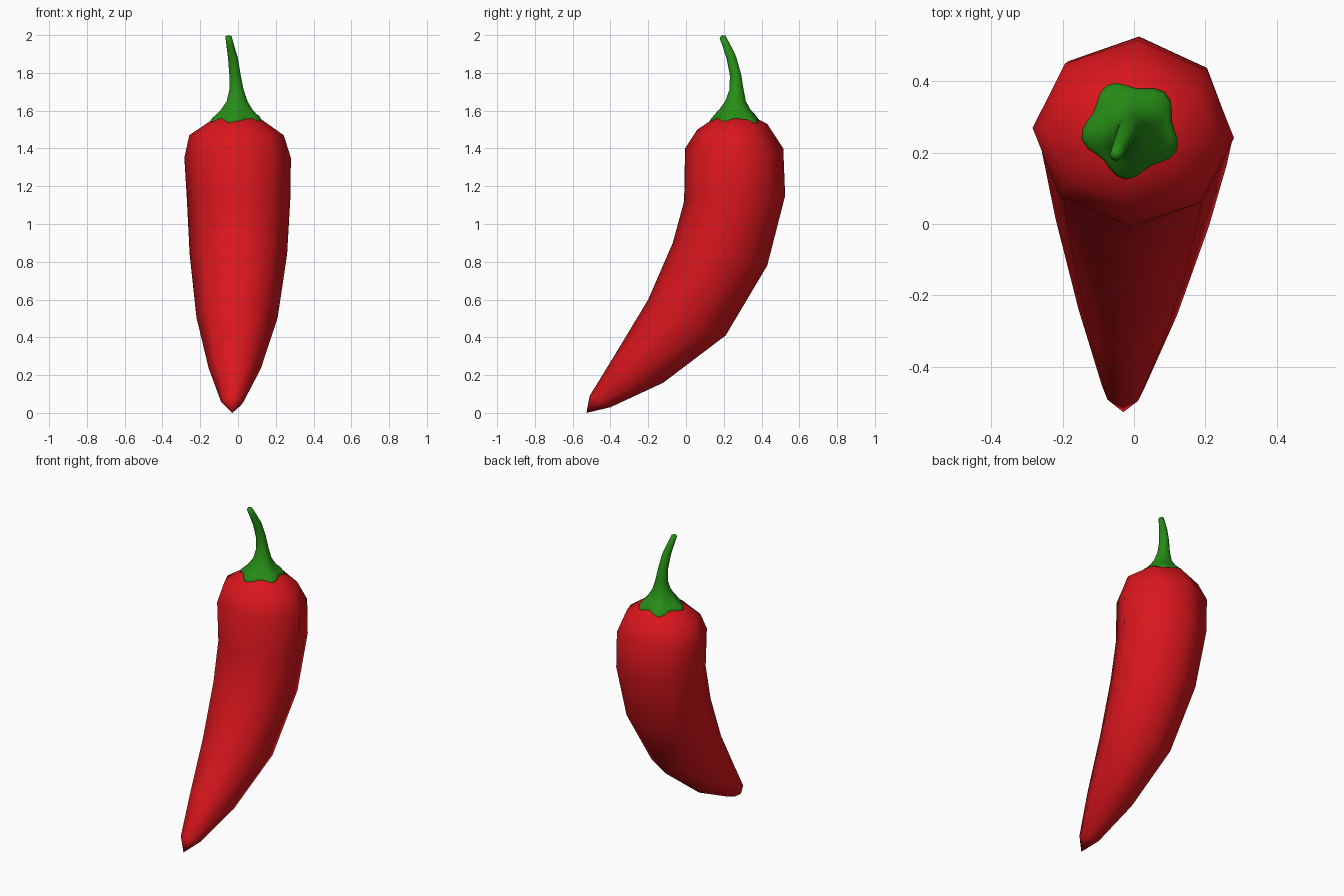
import bpy, math
from mathutils import Vector
from mathutils.bvhtree import BVHTree

if "Cube" in bpy.data.objects:
    bpy.data.objects.remove(bpy.data.objects["Cube"])


def make_object(name, verts, faces, color):
    mesh = bpy.data.meshes.new(name)
    mesh.from_pydata(verts, [], faces)
    mesh.polygons.foreach_set("use_smooth", [True] * len(mesh.polygons))
    mat = bpy.data.materials.new(name + "_color")
    mat.diffuse_color = color
    mat.use_nodes = True
    mat.node_tree.nodes["Principled BSDF"].inputs["Base Color"].default_value = mat.diffuse_color
    mesh.materials.append(mat)
    obj = bpy.data.objects.new(name, mesh)
    bpy.context.collection.objects.link(obj)
    return obj


def loft(rings, start, end):
    """Join equal rings with quads and close both ends with fans."""
    n = len(rings[0])
    verts = [v for r in rings for v in r] + [start, end]
    s, e = len(verts) - 2, len(verts) - 1
    faces = []
    for k in range(len(rings) - 1):
        for i in range(n):
            j = (i + 1) % n
            faces.append((k * n + i, k * n + j, (k + 1) * n + j, (k + 1) * n + i))
    top = (len(rings) - 1) * n
    for i in range(n):
        j = (i + 1) % n
        faces.append((s, j, i))
        faces.append((e, top + i, top + j))
    return verts, faces


# Pepper body: eight-sided rings, each as
# front (y, z), back (y, z), centre x, half width, side z offset
sections = [
    (-0.51, 0.09, -0.40, 0.03, -0.03, 0.06, 0.0),
    (-0.375, 0.31, -0.12, 0.16, -0.017, 0.138, 0.0),
    (-0.20, 0.60, 0.21, 0.41, -0.005, 0.215, 0.0),
    (-0.07, 0.90, 0.43, 0.78, 0.002, 0.258, 0.0),
    (-0.01, 1.12, 0.525, 1.15, 0.003, 0.274, 0.0),
    (-0.005, 1.40, 0.515, 1.40, -0.002, 0.282, -0.05),
    (0.06, 1.50, 0.43, 1.53, -0.008, 0.25, -0.045),
    (0.15, 1.56, 0.35, 1.57, -0.005, 0.12, -0.005),
]
rings = []
for fy, fz, by, bz, cx, hw, dz in sections:
    c = Vector((cx, (fy + by) / 2, (fz + bz) / 2))
    u = Vector((hw, -0.05 * hw, 0))
    v = Vector((0.04 * hw, (by - fy) / 2, (bz - fz) / 2))
    ring = []
    for i in range(8):
        a = math.tau * i / 8
        p = c + u * math.cos(a) + v * math.sin(a)
        p.z += dz * math.cos(a) ** 2
        ring.append(p)
    rings.append(ring)
body_v, body_f = loft(rings, Vector((-0.03, -0.527, 0)), Vector((-0.005, 0.25, 1.57)))
make_object("pepper_body", body_v, body_f, (0.70, 0.008, 0.012, 1))
tree = BVHTree.FromPolygons(body_v, body_f)

# Stem with lobed cap: centre x, y, z, radius, lobe amount, tilt toward front
SEG = 30
stem = [
    (-0.005, 0.262, 1.582, 0.103, 0.06, 0.0),
    (-0.005, 0.260, 1.605, 0.083, 0.03, 0.0),
    (-0.005, 0.262, 1.65, 0.055, 0.0, 0.0),
    (-0.008, 0.267, 1.71, 0.038, 0.0, 0.05),
    (-0.016, 0.262, 1.79, 0.030, 0.0, 0.2),
    (-0.027, 0.240, 1.88, 0.026, 0.0, 0.35),
    (-0.042, 0.212, 1.95, 0.020, 0.0, 0.4),
    (-0.050, 0.193, 1.991, 0.017, 0.0, 0.4),
]
# Rim rings drape over the shoulders of the body
stem_rings = []
for scale, lift in ((0.99, -0.012), (1.0, 0.004), (0.93, 0.012)):
    ring = []
    for i in range(SEG):
        a = math.tau * i / SEG
        r = 0.128 * scale * (1 + 0.1 * math.cos(5 * (a - math.radians(46))))
        x, y = -0.008 + r * math.cos(a), 0.265 + r * math.sin(a)
        hit = tree.ray_cast(Vector((x, y, 3)), Vector((0, 0, -1)))[0]
        ring.append(Vector((x, y, hit.z + lift)))
    stem_rings.append(ring)
for cx, cy, cz, rad, lobe, tilt in stem:
    ring = []
    for i in range(SEG):
        a = math.tau * i / SEG
        r = rad * (1 + lobe * math.cos(5 * (a - math.radians(46))))
        s = r * math.sin(a)
        ring.append(Vector((cx + r * math.cos(a), cy + s * math.cos(tilt),
                            cz + s * math.sin(tilt))))
    stem_rings.append(ring)
stem_v, stem_f = loft(stem_rings, Vector((-0.008, 0.265, 1.54)), Vector((-0.051, 0.19, 2.0)))
make_object("stem", stem_v, stem_f, (0.02, 0.27, 0.008, 1))
